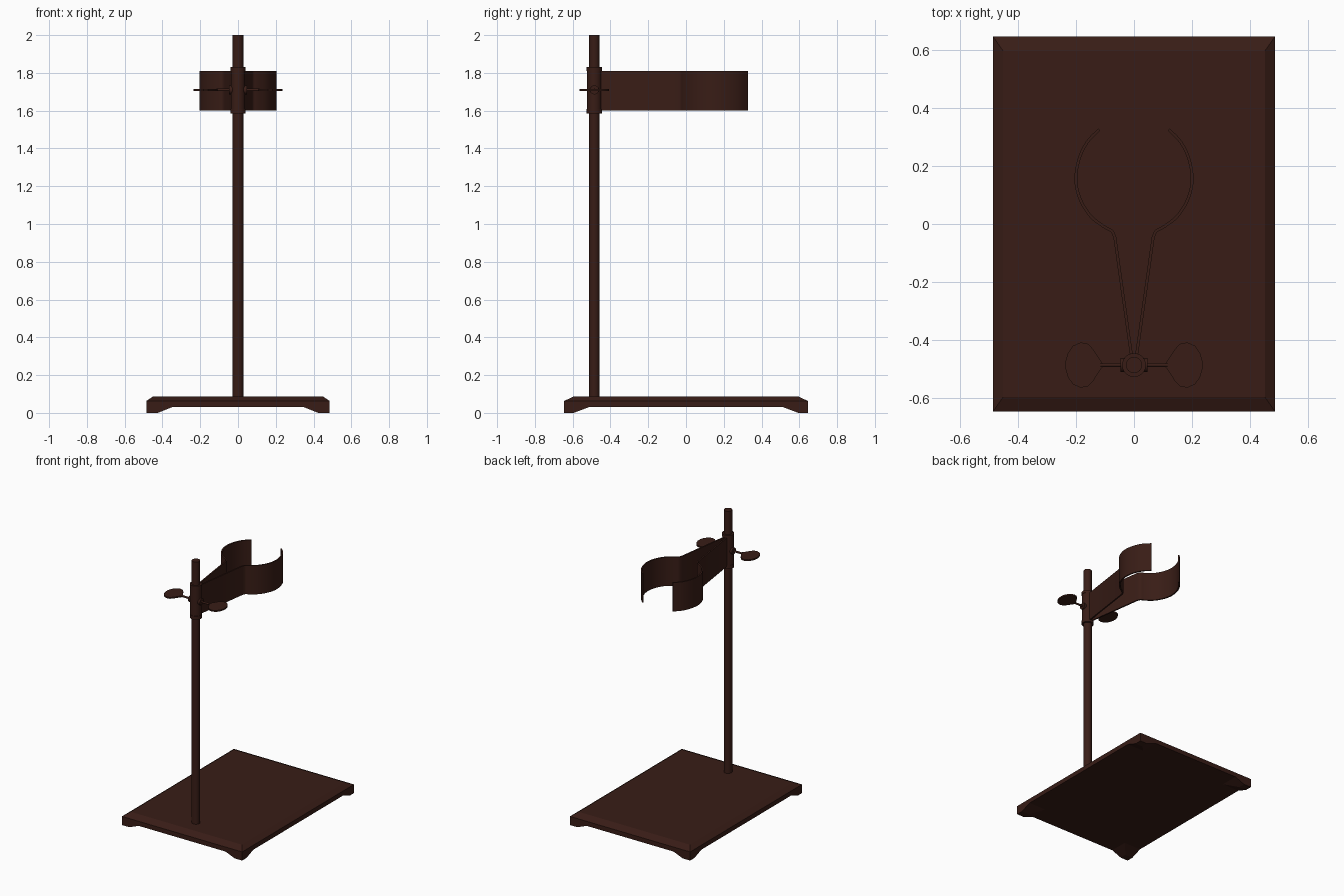
import bpy, bmesh, math
from mathutils import Vector, Matrix

if "Cube" in bpy.data.objects:
    bpy.data.objects.remove(bpy.data.objects["Cube"])

mat = bpy.data.materials.new("dark_brown")
mat.diffuse_color = (0.04, 0.012, 0.008, 1)
mat.use_nodes = True
mat.node_tree.nodes["Principled BSDF"].inputs["Base Color"].default_value = mat.diffuse_color
ROD_Y = -0.485
CLAMP_Z = 1.71


def finish(name, bm, smooth=True):
    bmesh.ops.recalc_face_normals(bm, faces=bm.faces)
    me = bpy.data.meshes.new(name)
    bm.to_mesh(me)
    bm.free()
    me.materials.append(mat)
    ob = bpy.data.objects.new(name, me)
    bpy.context.collection.objects.link(ob)
    if smooth:
        bpy.ops.object.select_all(action='DESELECT')
        ob.select_set(True)
        bpy.context.view_layer.objects.active = ob
        bpy.ops.object.shade_smooth_by_angle(angle=math.radians(35))
    return ob


def loft(bm, rings):
    """Skin equal-length closed rings and cap both ends."""
    vs = [[bm.verts.new(p) for p in r] for r in rings]
    n = len(vs[0])
    for a, b in zip(vs, vs[1:]):
        for i in range(n):
            j = (i + 1) % n
            bm.faces.new((a[i], a[j], b[j], b[i]))
    bm.faces.new(vs[0])
    bm.faces.new(vs[-1])


def rect(x0, x1, y0, y1, z):
    return [(x0, y0, z), (x1, y0, z), (x1, y1, z), (x0, y1, z)]


def prism(outline, z0, z1):
    bm = bmesh.new()
    loft(bm, [[(x, y, z) for x, y in outline] for z in (z0, z1)])
    return bm


def turned(profile, sides):
    """Turned solid about the z axis from (radius, height) pairs."""
    bm = bmesh.new()
    loft(bm, [[(r * math.cos(2 * math.pi * i / sides),
                r * math.sin(2 * math.pi * i / sides), z) for i in range(sides)]
              for r, z in profile])
    return bm


def smooth_path(pts, steps):
    """Catmull-Rom curve through the points."""
    p = [Vector(q) for q in pts]
    p = [2 * p[0] - p[1]] + p + [2 * p[-1] - p[-2]]
    out = []
    for a, b, c, d in zip(p, p[1:], p[2:], p[3:]):
        for k in range(steps):
            t = k / steps
            out.append(0.5 * (2 * b + (c - a) * t + (2 * a - 5 * b + 4 * c - d) * t * t
                              + (3 * b - a - 3 * c + d) * t ** 3))
    return out + [p[-2]]


# Base plate with chamfered top edge
bm = bmesh.new()
loft(bm, [rect(-.485, .485, -.645, .645, .03),
          rect(-.485, .485, -.645, .645, .063),
          rect(-.45, .45, -.595, .595, .087)])
finish("base", bm, False)

# Four sloped corner feet
for sx, sn in ((-1, "left"), (1, "right")):
    for sy, fn in ((-1, "front"), (1, "back")):
        bm = bmesh.new()
        loft(bm, [rect(sx * .35, sx * .485, sy * .515, sy * .645, .03),
                  rect(sx * .425, sx * .485, sy * .595, sy * .645, 0)])
        finish(f"foot_{fn}_{sn}", bm, False)

# Upright rod
finish("rod", turned([(.028, .085), (.028, 2)], 24)).location.y = ROD_Y

# Clamp collar with raised end rings
finish("collar", turned([(.041, 1.585), (.041, 1.61), (.038, 1.61), (.038, 1.81),
                         (.041, 1.81), (.041, 1.83)], 24)).location.y = ROD_Y

# Jaw path: straight arm, then curved grip
grip = [(.066, -.045), (.077, -.024), (.105, -.008), (.15, .028), (.185, .085),
        (.2, .15), (.19, .22), (.162, .28), (.12, .325)]
path = [Vector((.009, -.45))] + smooth_path(grip, 4)
half = .005
left, right = [], []
for i, p in enumerate(path):
    t = (path[min(i + 1, len(path) - 1)] - path[max(i - 1, 0)]).normalized()
    n = Vector((-t.y, t.x)) * half
    left.append(p + n)
    right.append(p - n)
outline = left + right[::-1]

# Wing outline for the thumb screws
wing_half = [(.108, .006), (.122, .026), (.14, .054), (.158, .073), (.183, .078),
             (.21, .066), (.227, .042), (.235, .015)]
wing = [(x, y) for x, y in wing_half] + [(x, -y) for x, y in wing_half[::-1]]

for s, side in ((-1, "left"), (1, "right")):
    finish(f"jaw_{side}", prism([(s * x, y) for x, y in outline], 1.6, 1.81))

    # Screw boss on the collar and threaded stem
    turn = Matrix.Rotation(s * math.pi / 2, 4, 'Y')
    bm = turned([(.024, .03), (.024, .047), (.007, .047), (.007, .115)], 16)
    bm.transform(turn)
    finish(f"screw_{side}", bm).location = (0, ROD_Y, CLAMP_Z)

    # Flat wing of the thumb screw
    bm = prism([(s * x, y) for x, y in wing], -.005, .005)
    finish(f"wing_{side}", bm).location = (0, ROD_Y, CLAMP_Z)
